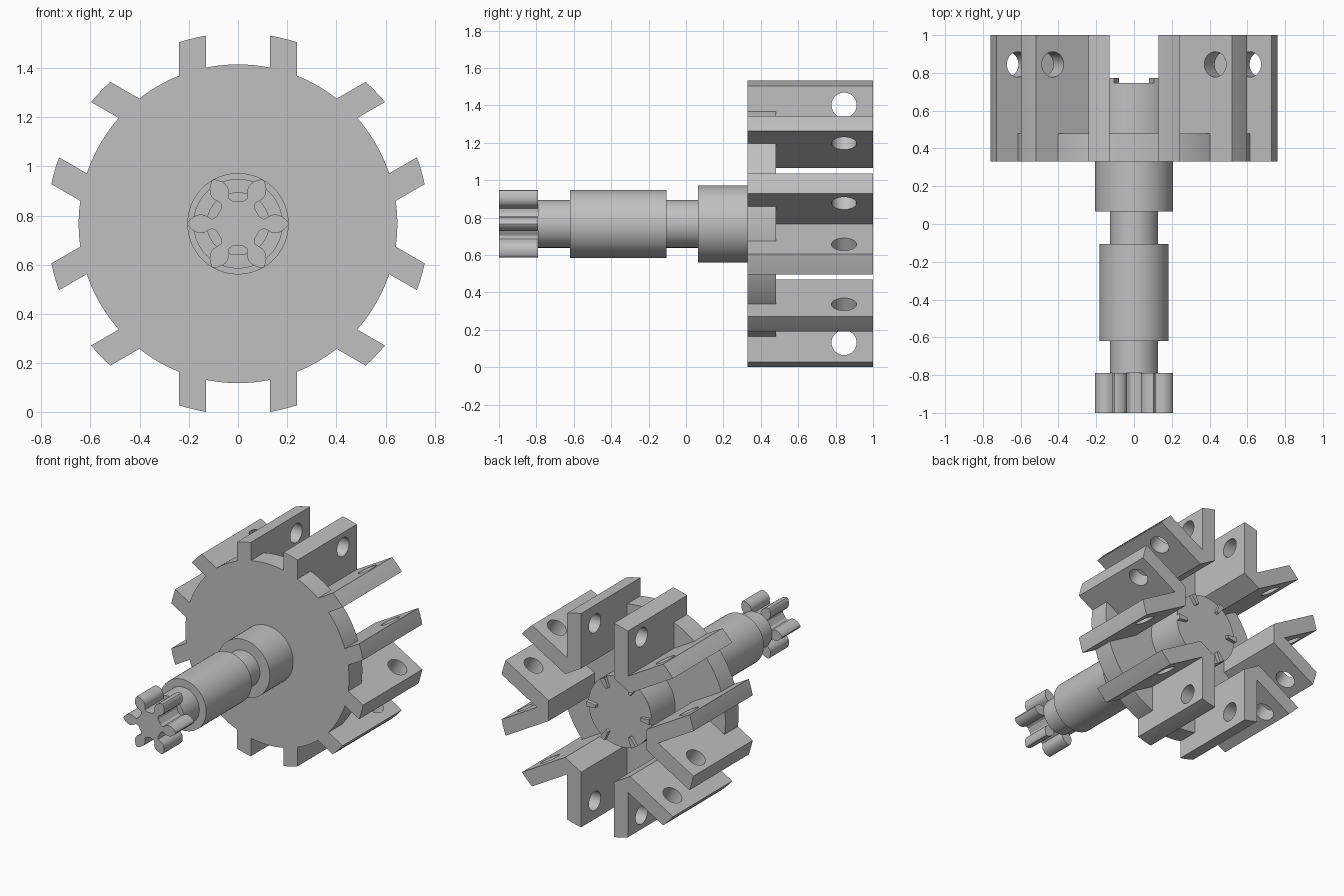
import bpy, bmesh
from math import sin, cos, pi, radians, atan2, hypot
from mathutils import Matrix, Vector

AXIS_Z = 0.767      # height of the rotation axis
RIM = 0.776         # outer radius of the bracket tips

cube = bpy.data.objects.get("Cube")
if cube:
    bpy.data.objects.remove(cube, do_unlink=True)

grey = bpy.data.materials.new("plain_grey")
grey.use_nodes = True
colour = (0.53, 0.53, 0.53, 1)
grey.diffuse_color = colour
grey.node_tree.nodes["Principled BSDF"].inputs["Base Color"].default_value = colour


def finish(name, bm, turn=0):
    """Turn a bmesh into an object on the axis, turned about y."""
    bmesh.ops.recalc_face_normals(bm, faces=bm.faces)
    mesh = bpy.data.meshes.new(name)
    bm.to_mesh(mesh)
    bm.free()
    mesh.materials.append(grey)
    return place(name, mesh, turn)


def place(name, mesh, turn):
    obj = bpy.data.objects.new(name, mesh)
    bpy.context.collection.objects.link(obj)
    obj.location.z = AXIS_Z
    obj.rotation_euler.y = -turn
    return obj


def prism(name, outline, y0, y1, turn=0):
    """Extrude an (x, z) outline along y."""
    bm = bmesh.new()
    face = bm.faces.new([bm.verts.new((x, y0, z)) for x, z in outline])
    out = bmesh.ops.extrude_face_region(bm, geom=[face])
    moved = [v for v in out["geom"] if isinstance(v, bmesh.types.BMVert)]
    bmesh.ops.translate(bm, verts=moved, vec=(0, y1 - y0, 0))
    return finish(name, bm, turn)


def drum(name, radius, y0, y1, sides=64):
    ring = [(radius * cos(2 * pi * i / sides), radius * sin(2 * pi * i / sides))
            for i in range(sides)]
    return prism(name, ring, y0, y1)


def smooth(obj):
    bpy.ops.object.select_all(action='DESELECT')
    bpy.context.view_layer.objects.active = obj
    obj.select_set(True)
    bpy.ops.object.shade_smooth_by_angle(angle=radians(25))


# Wheel disc, hub and stepped shaft
for part in (("wheel_disc", 0.648, 0.33, 0.48, 128),
             ("rear_hub", 0.25, 0.47, 0.746),
             ("shaft_flange", 0.206, 0.065, 0.34),
             ("shaft_core", 0.128, -0.79, 0.08),
             ("shaft_sleeve", 0.182, -0.62, -0.105)):
    smooth(drum(*part))

# Raised driving teeth on the hub's rear face
for k in range(6):
    prism(f"hub_tooth_{k + 1}",
          [(0.175, -0.01), (0.248, -0.02), (0.248, 0.02), (0.175, 0.01)],
          0.74, 0.772, k * pi / 3)

# Six-petal drive pinion at the front
petal = [(0.105, 0.019), (0.12, 0.026), (0.135, 0.035), (0.15, 0.038),
         (0.165, 0.036), (0.18, 0.029), (0.194, 0.018), (0.203, 0.008)]
half = [(0.09, radians(30)), (0.092, radians(18))]
half += [(hypot(x, z), atan2(z, x)) for x, z in petal]
outline = []
for k in range(6):
    lobe = [(r, -a) for r, a in half] + [(0.206, 0)] + half[:0:-1]
    outline += [(r * cos(a + k * pi / 3), r * sin(a + k * pi / 3)) for r, a in lobe]
smooth(prism("front_pinion", outline, -1.0, -0.79))

# V-shaped bracket: two plates, each parallel to a neighbouring slot direction
along = Vector((cos(pi / 6), sin(pi / 6)))
across = Vector((sin(pi / 6), -cos(pi / 6)))


def leg(a, o):
    return along * a + across * o


tip = [leg((RIM ** 2 - o ** 2) ** 0.5, o) for o in (0.13, 0.167, 0.204, 0.24)]
upper = [leg(0.371, 0.13)] + tip
v_outline = [tuple(p) for p in upper] + [(0.48, 0)]
v_outline += [(p.x, -p.y) for p in reversed(upper)]
bracket = prism("v_bracket_1", v_outline, 0.33, 1.0)

# Cross-pin holes through both plates
bm = bmesh.new()
for side in (1, -1):
    centre = leg(0.635, 0.185)
    normal = Vector((across.x, 0, side * across.y))
    turn = normal.to_track_quat('Z', 'Y').to_matrix().to_4x4()
    spot = Matrix.Translation((centre.x, 0.845, side * centre.y))
    bmesh.ops.create_cone(bm, cap_ends=True, segments=32, radius1=0.067,
                          radius2=0.067, depth=0.16, matrix=spot @ turn)
cutter = finish("pin_hole_cutter", bm)
cutter.hide_render = True

cut = bracket.modifiers.new("pin_holes", 'BOOLEAN')
cut.object = cutter
cut.operation = 'DIFFERENCE'
cut.solver = 'EXACT'
bpy.context.view_layer.objects.active = bracket
bpy.ops.object.modifier_apply(modifier=cut.name)
bpy.data.objects.remove(cutter, do_unlink=True)
smooth(bracket)

# Remaining brackets share the same mesh around the wheel
for k in range(1, 6):
    place(f"v_bracket_{k + 1}", bracket.data, k * pi / 3)
